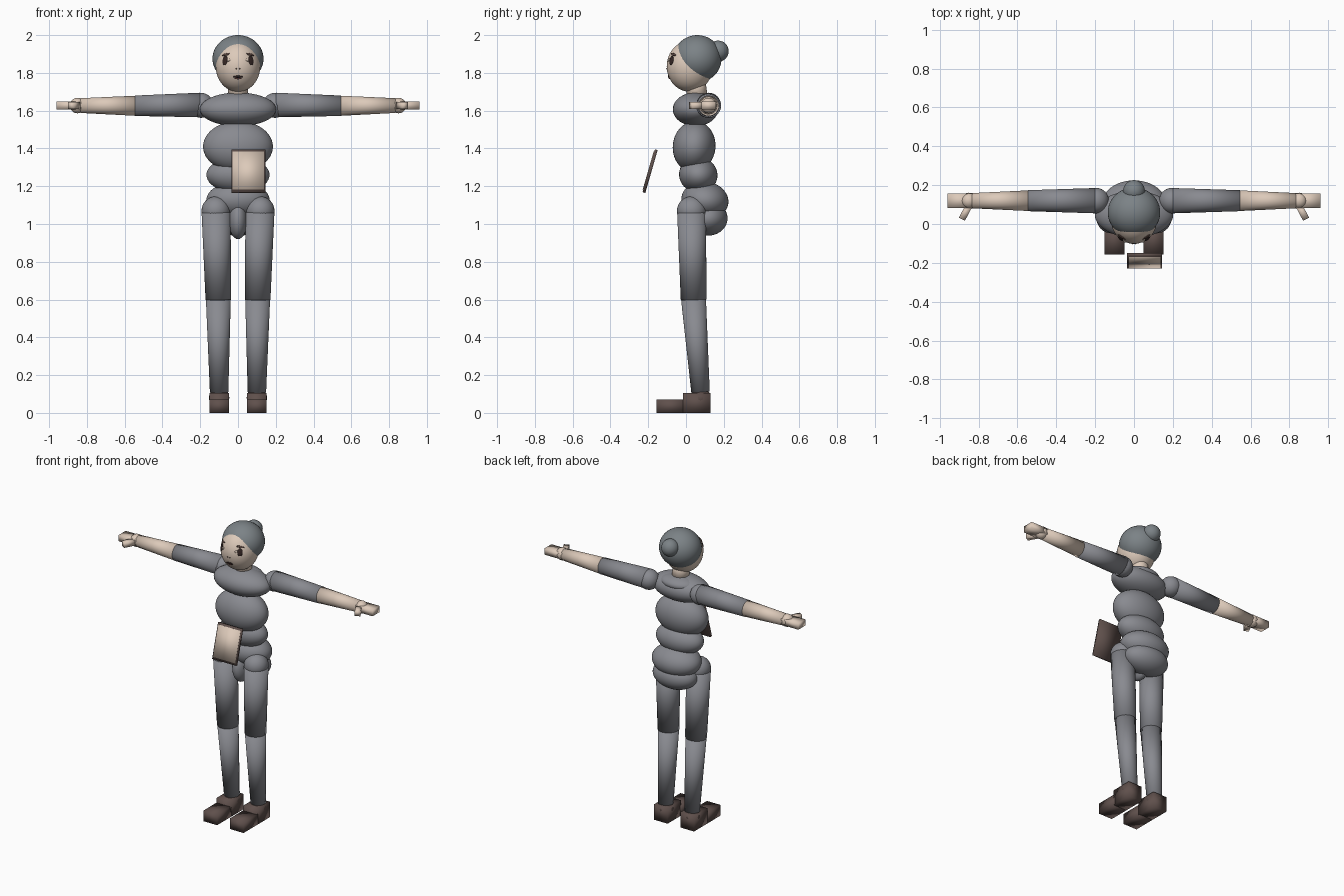
import bpy, bmesh, math
from mathutils import Vector, Matrix

if "Cube" in bpy.data.objects:
    bpy.data.objects.remove(bpy.data.objects["Cube"])


def material(name, rgb):
    m = bpy.data.materials.new(name)
    m.diffuse_color = (*rgb, 1)
    m.use_nodes = True
    m.node_tree.nodes["Principled BSDF"].inputs["Base Color"].default_value = m.diffuse_color
    return m


SKIN = material("skin", (0.72, 0.59, 0.49))
CLOTH = material("grey_cloth", (0.25, 0.255, 0.28))
HAIR = material("grey_hair", (0.20, 0.225, 0.24))
BROWN = material("dark_brown", (0.115, 0.08, 0.072))
DARK = material("eye_dark", (0.035, 0.02, 0.018))
BROW = material("brow_brown", (0.10, 0.06, 0.05))
LIP = material("lip", (0.22, 0.09, 0.08))


def finish(name, bm, mat):
    for f in bm.faces:
        f.smooth = True
    me = bpy.data.meshes.new(name)
    bm.to_mesh(me)
    bm.free()
    me.materials.append(mat)
    ob = bpy.data.objects.new(name, me)
    bpy.context.collection.objects.link(ob)
    return ob


def ball(name, c, r, mat, tilt=0, seg=32):
    bm = bmesh.new()
    mtx = Matrix.Translation(c) @ Matrix.Rotation(math.radians(tilt), 4, 'X') @ Matrix.Diagonal((*r, 1))
    bmesh.ops.create_uvsphere(bm, u_segments=seg, v_segments=seg // 2, radius=1, matrix=mtx)
    return finish(name, bm, mat)


def limb(name, a, b, ra, rb, mat):
    a, b = Vector(a), Vector(b)
    d = b - a
    bm = bmesh.new()
    mtx = Matrix.Translation((a + b) / 2) @ d.to_track_quat('Z', 'Y').to_matrix().to_4x4()
    bmesh.ops.create_cone(bm, cap_ends=True, segments=32, radius1=ra, radius2=rb, depth=d.length, matrix=mtx)
    return finish(name, bm, mat)


def box(name, c, size, mat, rot=None):
    bm = bmesh.new()
    mtx = Matrix.Translation(c) @ (rot or Matrix()) @ Matrix.Diagonal((*size, 1))
    bmesh.ops.create_cube(bm, size=1, matrix=mtx)
    return finish(name, bm, mat)


# Head, hair and neck
HC, HR = Vector((0, 0.02, 1.835)), Vector((0.118, 0.122, 0.135))
ball("head", HC, HR, SKIN, seg=48)
ball("hair", (0, 0.06, 1.875), (0.135, 0.128, 0.125), HAIR, seg=48)
ball("hair_bun", (0, 0.17, 1.915), (0.056, 0.056, 0.056), HAIR)
limb("neck", (0, 0.06, 1.66), (0, 0.05, 1.78), 0.056, 0.05, SKIN)


# Facial details: thin discs lying on the front of the head
def face_disc(name, x, z, rx, rz, mat, lift=0.0, roll=0):
    u, w = x / HR.x, (z - HC.z) / HR.z
    y = HC.y - HR.y * math.sqrt(1 - u * u - w * w)
    n = Vector((u / HR.x, (y - HC.y) / HR.y ** 2, w / HR.z)).normalized()
    p = Vector((x, y, z)) + n * lift
    bm = bmesh.new()
    mtx = (Matrix.Translation(p) @ n.to_track_quat('Z', 'Y').to_matrix().to_4x4()
           @ Matrix.Rotation(math.radians(roll), 4, 'Z') @ Matrix.Diagonal((rx, rz, 0.004, 1)))
    bmesh.ops.create_uvsphere(bm, u_segments=16, v_segments=8, radius=1, matrix=mtx)
    return finish(name, bm, mat)


for s, side in ((1, "left"), (-1, "right")):
    face_disc(side + "_brow", s * 0.064, 1.897, 0.025, 0.007, BROW, 0.001, -s * 12)
    face_disc(side + "_eye", s * 0.068, 1.865, 0.017, 0.025, DARK, 0.001)
    face_disc(side + "_eye_light", s * 0.048, 1.868, 0.009, 0.008, SKIN, 0.003)
    face_disc(side + "_nostril", s * 0.009, 1.822, 0.004, 0.003, BROW)
face_disc("mouth", 0, 1.78, 0.027, 0.006, DARK, 0.001)
face_disc("lower_lip", 0, 1.771, 0.018, 0.005, LIP)

# Torso, stacked rounded volumes
ball("collar", (0, 0.075, 1.65), (0.125, 0.09, 0.045), CLOTH)
ball("chest", (0, 0.05, 1.607), (0.202, 0.12, 0.089), CLOTH, seg=48)
ball("ribcage", (0, 0.043, 1.41), (0.185, 0.113, 0.135), CLOTH, -6, seg=48)
ball("waist", (0, 0.065, 1.26), (0.167, 0.102, 0.095), CLOTH, -12, seg=48)
ball("pelvis", (0, 0.10, 1.125), (0.168, 0.125, 0.10), CLOTH, -8, seg=48)
ball("seat", (0, 0.115, 1.03), (0.155, 0.105, 0.092), CLOTH, seg=48)
ball("crotch", (0, 0.05, 1.02), (0.05, 0.085, 0.10), CLOTH)

for s, side in ((1, "left_"), (-1, "right_")):
    # Leg and shoe
    ball(side + "hip", (s * 0.117, 0.03, 1.07), (0.076, 0.078, 0.076), CLOTH)
    limb(side + "thigh", (s * 0.116, 0.03, 1.06), (s * 0.104, 0.04, 0.60), 0.077, 0.068, CLOTH)
    ball(side + "knee", (s * 0.104, 0.04, 0.605), (0.064, 0.064, 0.064), CLOTH)
    limb(side + "shin", (s * 0.104, 0.04, 0.60), (s * 0.10, 0.077, 0.11), 0.066, 0.049, CLOTH)
    ball(side + "ankle", (s * 0.10, 0.077, 0.08), (0.054, 0.054, 0.054), BROWN)
    box(side + "heel", (s * 0.10, 0.057, 0.052), (0.104, 0.146, 0.104), BROWN)
    box(side + "toe", (s * 0.10, -0.08, 0.036), (0.104, 0.154, 0.072), BROWN)
    # Arm
    ball(side + "shoulder", (s * 0.195, 0.12, 1.628), (0.066, 0.066, 0.066), CLOTH)
    limb(side + "sleeve", (s * 0.20, 0.12, 1.63), (s * 0.545, 0.12, 1.626), 0.065, 0.054, CLOTH)
    ball(side + "elbow", (s * 0.545, 0.12, 1.626), (0.052, 0.052, 0.052), CLOTH)
    limb(side + "forearm", (s * 0.545, 0.12, 1.626), (s * 0.835, 0.12, 1.627), 0.053, 0.039, SKIN)
    ball(side + "wrist", (s * 0.85, 0.12, 1.627), (0.04, 0.041, 0.041), SKIN)
    # Hand and thumb
    box(side + "hand", (s * 0.895, 0.12, 1.627), (0.13, 0.076, 0.042), SKIN)
    box(side + "thumb", (s * 0.867, 0.06, 1.627), (0.035, 0.08, 0.036), SKIN,
        Matrix.Rotation(math.radians(s * 28), 4, 'Z'))

# Tilted tablet: dark case with a pale plate on the front
TILT = Matrix.Rotation(math.radians(-16), 4, 'X')
CENTRE = Vector((0.055, -0.19, 1.28))
box("tablet_case", CENTRE, (0.18, 0.015, 0.236), BROWN, TILT)
box("tablet_page", CENTRE + TILT @ Vector((0, -0.008, 0)), (0.166, 0.006, 0.208), SKIN, TILT)
